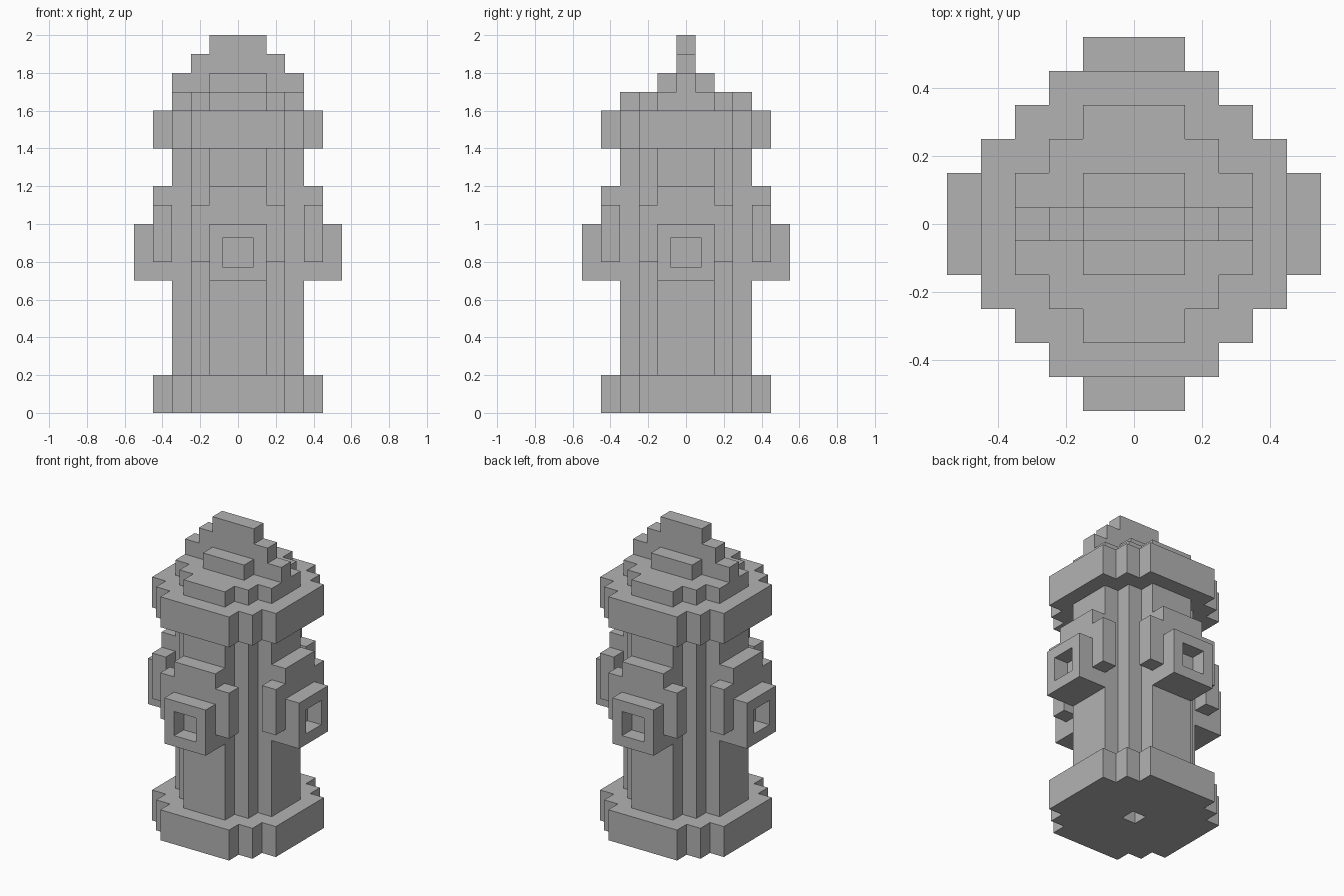
import bpy, bmesh, math
from mathutils import Matrix, Vector

cube = bpy.data.objects.get("Cube")
if cube:
    bpy.data.objects.remove(cube, do_unlink=True)

grey = bpy.data.materials.new("plain grey")
grey.use_nodes = True
colour = (0.45, 0.45, 0.45, 1)
grey.diffuse_color = colour
grey.node_tree.nodes["Principled BSDF"].inputs["Base Color"].default_value = colour

U = 0.1  # block size


def finish(name, bm, turn=0.0):
    """Turn the mesh about z and store it as a named object."""
    bmesh.ops.recalc_face_normals(bm, faces=bm.faces[:])
    bmesh.ops.rotate(bm, verts=bm.verts[:], cent=(0, 0, 0),
                     matrix=Matrix.Rotation(turn, 3, 'Z'))
    mesh = bpy.data.meshes.new(name)
    bm.to_mesh(mesh)
    bm.free()
    mesh.materials.append(grey)
    obj = bpy.data.objects.new(name, mesh)
    bpy.context.collection.objects.link(obj)
    return obj


def extrude(points, direction):
    """Solid made by pushing a flat outline along a direction."""
    bm = bmesh.new()
    face = bm.faces.new([bm.verts.new(p) for p in points])
    new = bmesh.ops.extrude_face_region(bm, geom=[face], use_keep_orig=True)["geom"]
    bmesh.ops.translate(bm, vec=direction,
                        verts=[v for v in new if isinstance(v, bmesh.types.BMVert)])
    return bm


def box(x0, x1, y0, y1, z0, z1):
    outline = [(x0, y0, z0), (x1, y0, z0), (x1, y1, z0), (x0, y1, z0)]
    return extrude(outline, (0, 0, z1 - z0))


def stepped_column(name, r, z0, z1):
    """Octagon-like column whose corners are cut in block steps."""
    quarter = [(r, r - 2 * U), (r - U, r - 2 * U), (r - U, r - U),
               (r - 2 * U, r - U), (r - 2 * U, r)]
    outline = [Matrix.Rotation(math.radians(90 * i), 3, 'Z') @ Vector((x, y, z0))
               for i in range(4) for x, y in quarter]
    return finish(name, extrude(outline, (0, 0, z1 - z0)))


# Base, body and cap
base = stepped_column("base", 0.45, 0, 0.2)
stepped_column("body", 0.35, 0.2, 1.4)
stepped_column("cap_rim", 0.45, 1.4, 1.6)
stepped_column("cap_dome", 0.35, 1.6, 1.7)
finish("cap_block", box(-0.15, 0.15, -0.15, 0.15, 1.7, 1.8))

# Stepped fin across the cap
right_half = [(0.35, 1.7), (0.35, 1.8), (0.25, 1.8), (0.25, 1.9), (0.15, 1.9), (0.15, 2)]
outline = right_half + [(-x, z) for x, z in reversed(right_half)]
finish("cap_fin", extrude([(x, -0.05, z) for x, z in outline], (0, 0.1, 0)))

# Square hole under the base
cutter = finish("base_hole_cutter", box(-0.05, 0.05, -0.05, 0.05, -0.1, 0.1))
cutter.hide_render = True
cut = base.modifiers.new("hole", 'BOOLEAN')
cut.operation = 'DIFFERENCE'
cut.solver = 'EXACT'
cut.object = cutter
bpy.context.view_layer.objects.active = base
bpy.ops.object.modifier_apply(modifier=cut.name)
bpy.data.objects.remove(cutter, do_unlink=True)

# Four outlets, each a stepped plate and a nozzle with a square hole
plate_half = [(0.25, 0.8), (0.25, 1.1), (0.15, 1.1), (0.15, 1.2)]
plate = plate_half + [(-x, z) for x, z in reversed(plate_half)]
for i, side in enumerate(("front", "left", "back", "right")):
    turn = math.radians(90 * i)
    finish(side + "_plate", extrude([(x, -0.45, z) for x, z in plate], (0, U, 0)), turn)

    bm = box(-0.15, 0.15, -0.55, -0.35, 0.7, 1.0)
    bmesh.ops.recalc_face_normals(bm, faces=bm.faces[:])
    mouth = min(bm.faces, key=lambda f: f.calc_center_median().y)
    bmesh.ops.inset_region(bm, faces=[mouth], thickness=U)
    new = bmesh.ops.extrude_face_region(bm, geom=[mouth])["geom"]
    bmesh.ops.translate(bm, vec=(0, U, 0),
                        verts=[v for v in new if isinstance(v, bmesh.types.BMVert)])
    if mouth.is_valid:
        bm.faces.remove(mouth)
    finish(side + "_nozzle", bm, turn)
